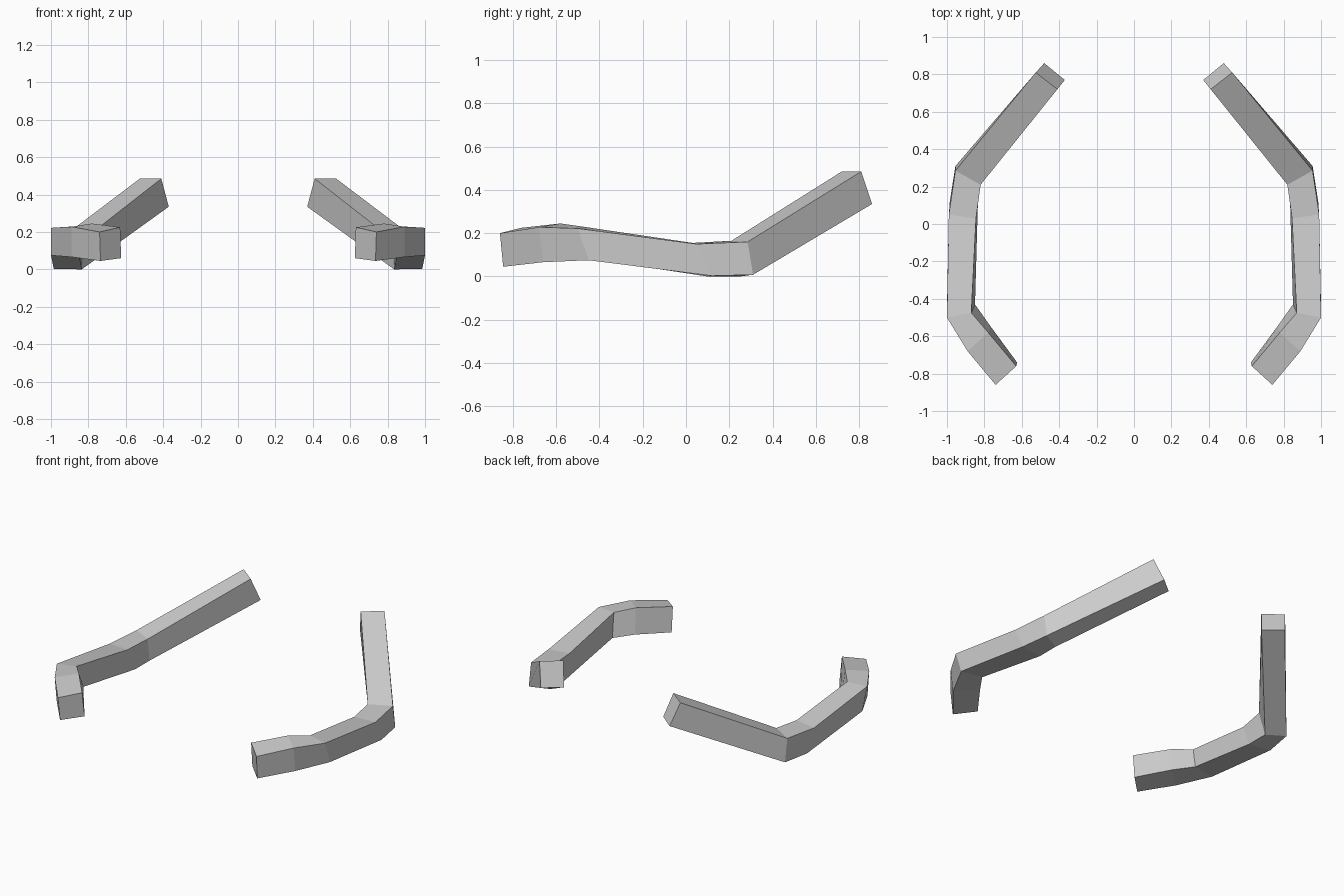
import bpy, bmesh

if "Cube" in bpy.data.objects:
    bpy.data.objects.remove(bpy.data.objects["Cube"])

grey = bpy.data.materials.new("light grey")
grey.diffuse_color = (0.6, 0.6, 0.6, 1)
grey.use_nodes = True
grey.node_tree.nodes["Principled BSDF"].inputs["Base Color"].default_value = grey.diffuse_color

# Cross-sections from front to back: outer top, inner top, inner bottom, outer bottom
SECTIONS = [
    [(.74, -.86, .20), (.63, -.76, .225), (.625, -.74, .06), (.735, -.845, .045)],
    [(.89, -.68, .228), (.78, -.58, .245), (.765, -.55, .08), (.89, -.66, .066)],
    [(1.0, -.50, .222), (.87, -.475, .23), (.85, -.43, .08), (1.0, -.45, .075)],
    [(.99, .05, .15), (.845, .03, .155), (.835, .10, 0), (.985, .12, .003)],
    [(.955, .285, .16), (.82, .21, .165), (.835, .25, 0), (.955, .31, .008)],
    [(.525, .81, .485), (.41, .72, .485), (.37, .77, .335), (.48, .86, .335)],
]


def bent_bar(name, side):
    """Square bar lofted through the sections; side is 1 or -1."""
    bm = bmesh.new()
    rings = [[bm.verts.new((side * x, y, z)) for x, y, z in s] for s in SECTIONS]
    for a, b in zip(rings, rings[1:]):
        for i in range(4):
            j = (i + 1) % 4
            bm.faces.new((a[i], a[j], b[j], b[i]))
    # End caps
    bm.faces.new(rings[0])
    bm.faces.new(rings[-1])
    bmesh.ops.recalc_face_normals(bm, faces=bm.faces)
    mesh = bpy.data.meshes.new(name)
    bm.to_mesh(mesh)
    bm.free()
    mesh.materials.append(grey)
    bpy.context.collection.objects.link(bpy.data.objects.new(name, mesh))


bent_bar("right_armrest", 1)
bent_bar("left_armrest", -1)
